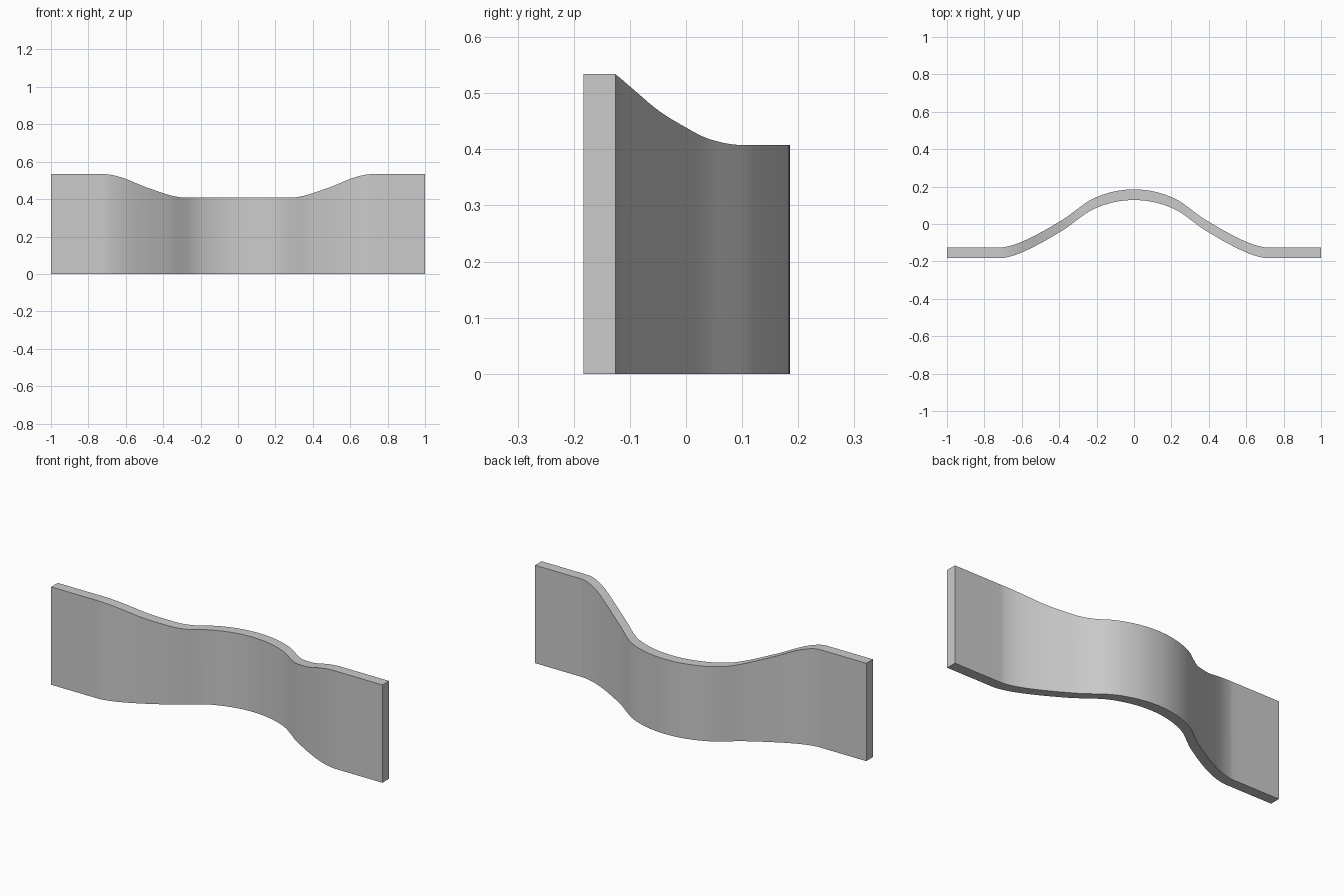
import bpy, bmesh

if "Cube" in bpy.data.objects:
    bpy.data.objects.remove(bpy.data.objects["Cube"])

THICK = 0.057
STEPS = 5

# Half of the wall: x, y of the back face, height of the top edge
half = [(0, .185, .408), (.1, .175, .408), (.2, .144, .408), (.25, .118, .408),
        (.3, .082, .409), (.36, .037, .42), (.42, 0, .439), (.5, -.046, .467),
        (.6, -.095, .508), (.66, -.116, .526), (.72, -.126, .534), (1, -.126, .534)]
points = [(-x, y, z) for x, y, z in reversed(half[1:])] + half


def slope(i, axis):
    if i in (0, len(points) - 1):
        return 0
    a, b = points[i - 1], points[i + 1]
    p = points[i]
    left = (p[axis] - a[axis]) / (p[0] - a[0])
    right = (b[axis] - p[axis]) / (b[0] - p[0])
    return (left + right) / 2 if left * right > 0 else 0


def blend(i, t, axis):
    """Smooth interpolation between neighbouring profile points."""
    p, q = points[i], points[i + 1]
    w = q[0] - p[0]
    s = t * t * (3 - 2 * t)
    ease_in, ease_out = t * (1 - t) ** 2, t * t * (1 - t)
    return (p[axis] * (1 - s) + q[axis] * s
            + w * (slope(i, axis) * ease_in - slope(i + 1, axis) * ease_out))


path = []
for i in range(len(points) - 1):
    for k in range(STEPS):
        t = k / STEPS
        x = points[i][0] * (1 - t) + points[i + 1][0] * t
        path.append((x, blend(i, t, 1), blend(i, t, 2)))
path.append(points[-1])

# Sweep a rectangular section along the wavy path
bm = bmesh.new()
rings = [[bm.verts.new(c) for c in ((x, y - THICK, 0), (x, y, 0), (x, y, z), (x, y - THICK, z))]
         for x, y, z in path]
for a, b in zip(rings, rings[1:]):
    for j in range(4):
        k = (j + 1) % 4
        bm.faces.new((a[j], a[k], b[k], b[j]))
bm.faces.new(rings[0])
bm.faces.new(rings[-1])
bmesh.ops.recalc_face_normals(bm, faces=bm.faces)
mesh = bpy.data.meshes.new("wavy_wall")
bm.to_mesh(mesh)
bm.free()

wall = bpy.data.objects.new("wavy_wall", mesh)
bpy.context.collection.objects.link(wall)

# Plain grey surface
grey = bpy.data.materials.new("light_grey")
grey.use_nodes = True
colour = (0.6, 0.6, 0.6, 1)
grey.diffuse_color = colour
grey.node_tree.nodes["Principled BSDF"].inputs["Base Color"].default_value = colour
mesh.materials.append(grey)

bpy.context.view_layer.objects.active = wall
wall.select_set(True)
bpy.ops.object.shade_smooth_by_angle()
